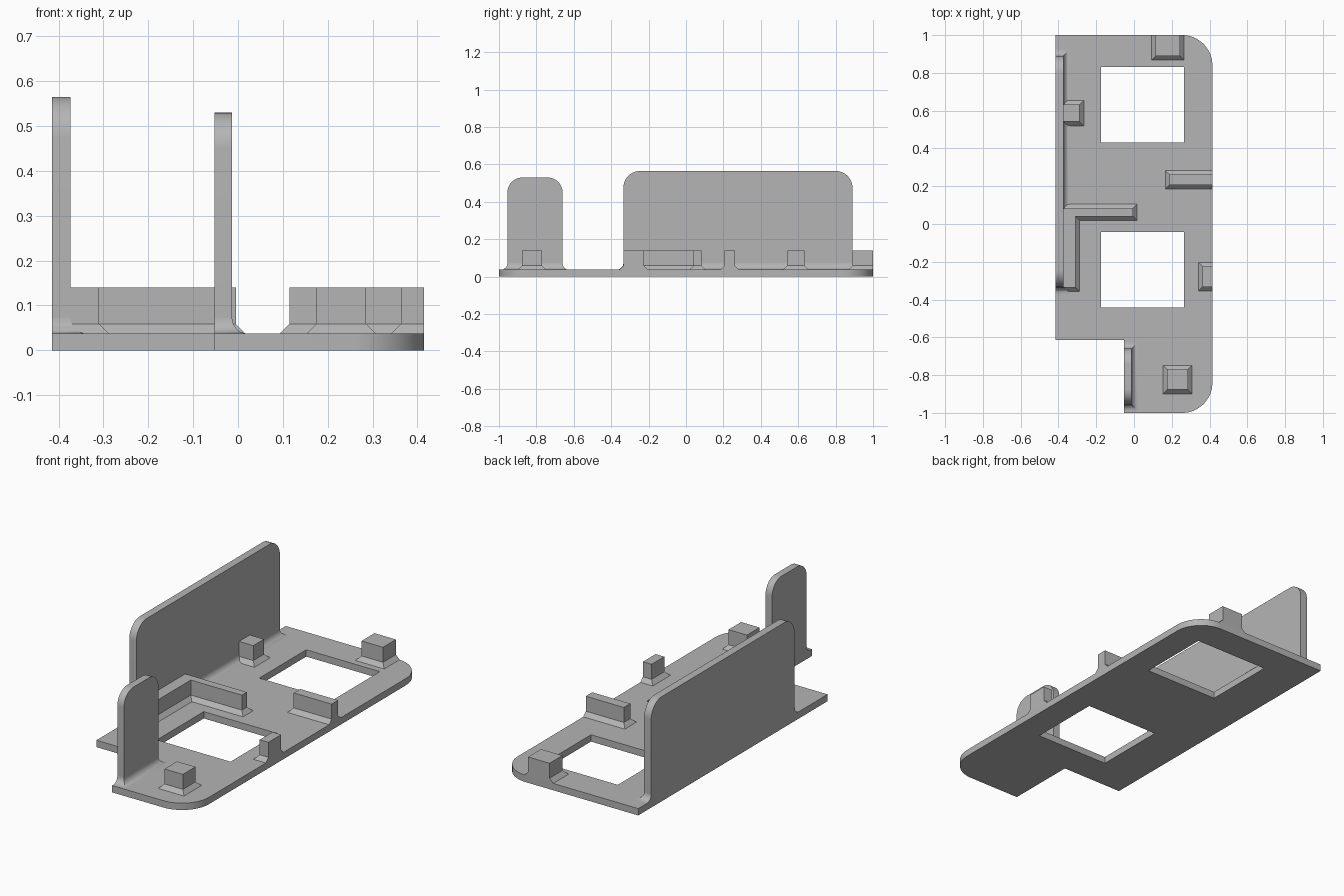
import bpy, bmesh, math
from mathutils import Vector

cube = bpy.data.objects.get("Cube")
if cube:
    bpy.data.objects.remove(cube, do_unlink=True)

grey = bpy.data.materials.new("light_grey")
grey.use_nodes = True
grey.diffuse_color = (0.46, 0.46, 0.46, 1)
grey.node_tree.nodes["Principled BSDF"].inputs["Base Color"].default_value = grey.diffuse_color

PLATE = 0.037      # plate thickness
PEG_TOP = 0.14     # height of all locating pegs
FLARE = 0.022      # chamfer at the foot of pegs
FILLET = 0.035     # round at the foot of walls


def finish(name, bm):
    """Turn a bmesh into a smooth-by-angle grey object."""
    bmesh.ops.remove_doubles(bm, verts=bm.verts, dist=1e-5)
    bmesh.ops.recalc_face_normals(bm, faces=bm.faces)
    mesh = bpy.data.meshes.new(name)
    bm.to_mesh(mesh)
    bm.free()
    mesh.materials.append(grey)
    mesh.shade_smooth()
    mesh.set_sharp_from_angle(angle=math.radians(30))
    obj = bpy.data.objects.new(name, mesh)
    bpy.context.collection.objects.link(obj)
    return obj


def rounded(corners, steps=10):
    """Outline of right-angled corners (a, b, radius), each rounded."""
    pts = []
    for i, (a, b, r) in enumerate(corners):
        p = Vector((a, b))
        if r == 0:
            pts.append(p)
            continue
        d0 = (Vector(corners[i - 1][:2]) - p).normalized()
        d1 = (Vector(corners[(i + 1) % len(corners)][:2]) - p).normalized()
        centre = p + (d0 + d1) * r
        for s in range(steps + 1):
            t = s / steps * math.pi / 2
            pts.append(centre - d1 * r * math.cos(t) - d0 * r * math.sin(t))
    return pts


def stack(name, x0, x1, y0, y1, sides, profile):
    """Block of stacked rectangles; profile is (outset, z), sides lists flared sides."""
    l, r, f, b = (s in sides for s in "LRFB")
    bm = bmesh.new()
    rings = []
    for o, z in profile:
        xa, xb, ya, yb = x0 - o * l, x1 + o * r, y0 - o * f, y1 + o * b
        rings.append([bm.verts.new((x, y, z))
                      for x, y in ((xa, ya), (xb, ya), (xb, yb), (xa, yb))])
    for lo, hi in zip(rings, rings[1:]):
        for i in range(4):
            j = (i + 1) % 4
            bm.faces.new((lo[i], lo[j], hi[j], hi[i]))
    bm.faces.new(rings[0][::-1])
    bm.faces.new(rings[-1])
    return finish(name, bm)


def peg(name, x0, x1, y0, y1, sides):
    stack(name, x0, x1, y0, y1, sides,
          [(FLARE, PLATE), (0, PLATE + FLARE), (0, PEG_TOP)])


def wall(name, x0, x1, y0, y1, top, radius):
    """Upright panel with round top corners and a curved foot."""
    bm = bmesh.new()
    outline = rounded([(y0, PLATE, 0), (y1, PLATE, 0), (y1, top, radius), (y0, top, radius)])
    face = bm.faces.new([bm.verts.new((x0, y, z)) for y, z in outline])
    res = bmesh.ops.extrude_face_region(bm, geom=[face])
    moved = [v for v in res["geom"] if isinstance(v, bmesh.types.BMVert)]
    bmesh.ops.translate(bm, verts=moved, vec=(x1 - x0, 0, 0))
    finish(name, bm)
    arc = [s / 8 * math.pi / 2 for s in range(9)]
    stack(name + "_foot", x0, x1, y0, y1, "RFB",
          [(FILLET * (1 - math.sin(t)), PLATE + FILLET * (1 - math.cos(t))) for t in arc])


# Base plate with two square windows
curve = bpy.data.curves.new("plate_outline", "CURVE")
curve.dimensions = "2D"
curve.fill_mode = "BOTH"
curve.extrude = PLATE / 2
outline = rounded([(-0.415, 1, 0), (-0.415, -0.615, 0), (-0.052, -0.615, 0),
                   (-0.052, -1, 0), (0.415, -1, 0.16), (0.415, 1, 0.16)], 16)
windows = [rounded([(-0.175, y, 0), (0.265, y, 0), (0.265, y + 0.4, 0), (-0.175, y + 0.4, 0)])
           for y in (-0.442, 0.432)]
for loop in [outline] + windows:
    spline = curve.splines.new("POLY")
    spline.points.add(len(loop) - 1)
    for point, (x, y) in zip(spline.points, loop):
        point.co = (x, y, 0, 1)
    spline.use_cyclic_u = True
helper = bpy.data.objects.new("plate_outline", curve)
bpy.context.collection.objects.link(helper)
graph = bpy.context.evaluated_depsgraph_get()
flat = bpy.data.meshes.new_from_object(helper.evaluated_get(graph))
bm = bmesh.new()
bm.from_mesh(flat)
bmesh.ops.translate(bm, verts=bm.verts, vec=(0, 0, PLATE / 2))
finish("base_plate", bm)
bpy.data.objects.remove(helper, do_unlink=True)
bpy.data.meshes.remove(flat)

# Upright walls
wall("long_wall", -0.415, -0.373, -0.335, 0.89, 0.565, 0.09)
wall("short_wall", -0.052, -0.013, -0.955, -0.66, 0.53, 0.08)

# Locating pegs and ribs
peg("front_peg", 0.175, 0.285, -0.877, -0.77, "LRFB")
peg("back_peg", 0.115, 0.243, 0.89, 1.0, "LRF")
peg("side_rib", 0.188, 0.415, 0.207, 0.262, "LFB")
peg("side_peg", 0.363, 0.415, -0.333, -0.225, "LFB")
peg("wall_peg", -0.38, -0.288, 0.542, 0.633, "RFB")
peg("corner_rib_long", -0.38, -0.31, -0.335, 0.083, "RFB")
peg("corner_rib_cross", -0.38, -0.005, 0.04, 0.083, "RFB")
stack("corner_rib_end", -0.415, -0.37, -0.335, -0.3, "F",
      [(FLARE, PLATE), (0, PLATE + FLARE), (0, PEG_TOP)])
